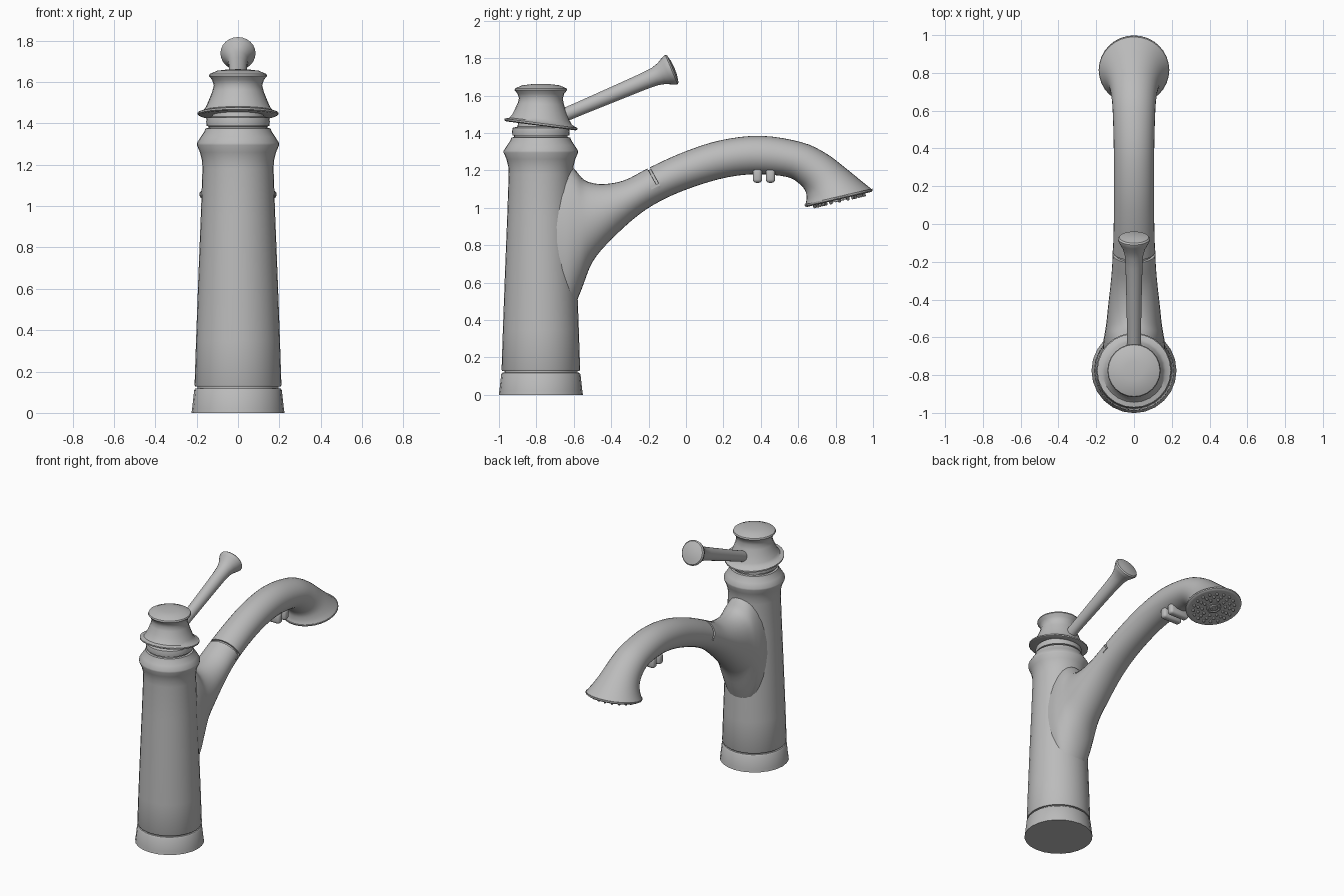
import bpy, bmesh, math
from mathutils import Vector, Matrix

cube = bpy.data.objects.get("Cube")
if cube:
    bpy.data.objects.remove(cube)

metal = bpy.data.materials.new("brushed grey metal")
metal.use_nodes = True
GREY = (0.5, 0.5, 0.5, 1)
metal.diffuse_color = GREY
metal.node_tree.nodes["Principled BSDF"].inputs["Base Color"].default_value = GREY

AXIS_Y = -0.776


def finish(name, bm, angle=35):
    bmesh.ops.recalc_face_normals(bm, faces=bm.faces)
    mesh = bpy.data.meshes.new(name)
    bm.to_mesh(mesh)
    bm.free()
    mesh.materials.append(metal)
    mesh.shade_smooth()
    mesh.set_sharp_from_angle(angle=math.radians(angle))
    obj = bpy.data.objects.new(name, mesh)
    bpy.context.collection.objects.link(obj)
    return obj


def loft(bm, rings):
    """Skin a list of point rings and close both ends."""
    loops = [[bm.verts.new(p) for p in ring] for ring in rings]
    n = len(loops[0])
    for a, b in zip(loops, loops[1:]):
        for i in range(n):
            j = (i + 1) % n
            bm.faces.new((a[i], a[j], b[j], b[i]))
    bm.faces.new(loops[0][::-1])
    bm.faces.new(loops[-1])


def lathe(bm, profile, matrix, sides=24):
    """Revolve (radius, height) pairs about the matrix's z axis."""
    turn = [i * math.tau / sides for i in range(sides)]
    loft(bm, [[matrix @ Vector((r * math.cos(a), r * math.sin(a), z)) for a in turn]
              for r, z in profile])


def frame(origin, direction):
    return Matrix.Translation(origin) @ Vector(direction).to_track_quat('Z', 'Y').to_matrix().to_4x4()


upright = Matrix.Translation((0, AXIS_Y, 0))

# Base ring
bm = bmesh.new()
lathe(bm, [(.225, 0), (.222, .02), (.212, .11), (.206, .118), (.195, .119)], upright)
finish("base_ring", bm)

# Tapered column with flared shoulder and collar
bm = bmesh.new()
lathe(bm, [(.195, .117), (.195, .128), (.207, .128), (.21, .135), (.203, .35),
           (.192, .65), (.18, .95), (.172, 1.18), (.174, 1.22), (.184, 1.26),
           (.199, 1.295), (.199, 1.305), (.18, 1.335), (.163, 1.36), (.157, 1.376),
           (.143, 1.378), (.143, 1.386), (.152, 1.388), (.154, 1.41), (.15, 1.428),
           (.125, 1.434), (.12, 1.46)], upright, 32)
finish("column", bm)

# Cap with a slanting skirt
bm = bmesh.new()
lathe(bm, [(.12, 1.44), (.185, 1.438), (.195, 1.443), (.195, 1.452), (.168, 1.462),
           (.155, 1.48), (.14, 1.515), (.124, 1.555), (.117, 1.585), (.125, 1.61),
           (.141, 1.63), (.137, 1.639), (.10, 1.655), (.05, 1.661), (.01, 1.662)], upright)
for v in bm.verts:
    weight = min(1, max(0, (1.6 - v.co.z) / .15))
    v.co.z -= .13 * weight * (v.co.y - AXIS_Y)
finish("cap", bm)

# Lever handle with a flared end
bm = bmesh.new()
lathe(bm, [(.036, 0), (.037, .15), (.042, .40), (.045, .52), (.049, .58), (.06, .62),
           (.076, .65), (.084, .668), (.085, .676), (.078, .684), (.04, .692), (.01, .694)],
      frame((0, -.70, 1.475), (0, .565, .24)))
finish("lever_handle", bm)

# Spout sections: top y, top z, bottom y, bottom z, half width
KEYS = [Vector(k) for k in (
    (-.70, 1.24, -.69, .40, .163), (-.64, 1.235, -.62, .43, .163),
    (-.595, 1.205, -.56, .56, .155), (-.54, 1.147, -.50, .71, .146),
    (-.45, 1.127, -.40, .83, .136), (-.33, 1.147, -.25, .965, .121),
    (-.20, 1.213, -.11, 1.05, .112), (-.02, 1.295, .05, 1.115, .107),
    (.18, 1.36, .22, 1.163, .106), (.40, 1.385, .38, 1.18, .107),
    (.62, 1.35, .54, 1.165, .112), (.75, 1.29, .61, 1.125, .12),
    (.85, 1.215, .64, 1.085, .135), (.93, 1.15, .644, 1.045, .16),
    (.995, 1.098, .637, 1.015, .187))]
JOINT = 6


def section(t):
    """Smoothly interpolated section at parameter t."""
    last = len(KEYS) - 1
    i = min(int(t), last - 1)
    u = t - i
    p0, p1, p2, p3 = (KEYS[min(max(i + d, 0), last)] for d in (-1, 0, 1, 2))
    return (p1 * 2 + (p2 - p0) * u + (p0 * 2 - p1 * 5 + p2 * 4 - p3) * u ** 2
            + (p1 * 3 - p0 - p2 * 3 + p3) * u ** 3) / 2


def spout_ring(t, groove, sides=32):
    ty, tz, by, bz, w = section(t)
    top, bottom = Vector((0, ty, tz)), Vector((0, by, bz))
    mid, half = (top + bottom) / 2, (top - bottom) / 2
    ring = []
    for i in range(sides):
        a = i * math.tau / sides
        k = .88 if groove and math.sin(a) > -.1 else 1
        ring.append(mid + (half * math.sin(a) + Vector((w * math.cos(a), 0, 0))) * k)
    return ring


# Spout with a groove over the upper half of the joint
stops = [(i / 4, False) for i in range(4 * (len(KEYS) - 1) + 1) if i != 4 * JOINT]
stops += [(JOINT + d, abs(d) < .04) for d in (-.045, -.039, .039, .045)]
bm = bmesh.new()
loft(bm, [spout_ring(t, g) for t, g in sorted(stops)])
finish("spout", bm)

# Release tabs at the two ends of the groove
bm = bmesh.new()
for side in (-1, 1):
    m = Matrix.Translation((side * .108, -.165, 1.115)) @ Matrix.Rotation(.45, 4, 'X')
    bmesh.ops.create_cube(bm, size=1, matrix=m @ Matrix.Diagonal((.014, .05, .014, 1)))
finish("joint_tabs", bm)

# Two rounded selector buttons under the spout
bm = bmesh.new()
for y in (.382, .452):
    m = Matrix.Translation((0, y, 1.172)) @ Matrix.Diagonal((.15, .05, .076, 1))
    bmesh.ops.create_cube(bm, size=1, matrix=m)
bmesh.ops.bevel(bm, geom=bm.edges[:], offset=.018, segments=3, profile=.5, affect='EDGES')
finish("selector_buttons", bm, 50)

# Spray face: raised rim, centre rings and nozzles
face = frame((0, .816, 1.0565), (0, .227, -.974))
bm = bmesh.new()
lathe(bm, [(.187, -.004), (.186, .006), (.176, .012), (.165, .012)], face, 32)
lathe(bm, [(.05, .008), (.05, .02), (.04, .02), (.038, .014), (.028, .014),
           (.026, .022), (.012, .022), (.01, .016)], face, 16)
for radius, count in ((.078, 10), (.108, 14), (.138, 18)):
    for i in range(count):
        a = i * math.tau / count
        spot = face @ Matrix.Translation((radius * math.cos(a), radius * math.sin(a), 0))
        lathe(bm, [(.009, .008), (.008, .024), (.005, .028)], spot, 8)
finish("spray_face", bm)
